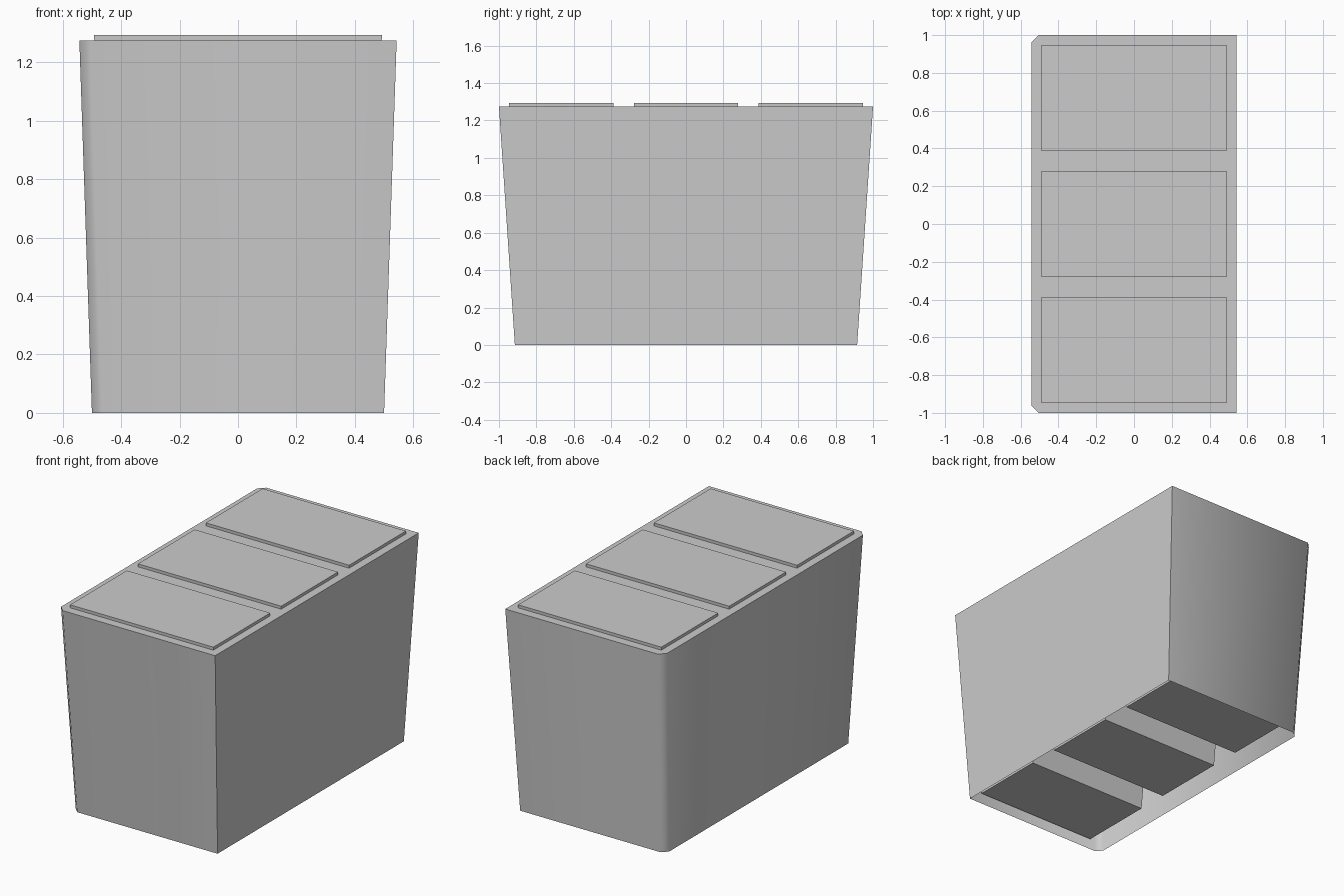
import bpy, bmesh, math

if "Cube" in bpy.data.objects:
    bpy.data.objects.remove(bpy.data.objects["Cube"])


def loft(name, bottom, top, z0, z1, close_bottom):
    """Tapered solid between two matching outlines."""
    bm = bmesh.new()
    lo = [bm.verts.new((x, y, z0)) for x, y in bottom]
    hi = [bm.verts.new((x, y, z1)) for x, y in top]
    n = len(lo)
    for i in range(n):
        j = (i + 1) % n
        bm.faces.new((lo[i], lo[j], hi[j], hi[i]))
    bm.faces.new(hi)
    if close_bottom:
        bm.faces.new(lo[::-1])
    mesh = bpy.data.meshes.new(name)
    bm.to_mesh(mesh)
    bm.free()
    obj = bpy.data.objects.new(name, mesh)
    bpy.context.collection.objects.link(obj)
    return obj


def rect(hx, hy, cy=0.0):
    return [(-hx, cy - hy), (hx, cy - hy), (hx, cy + hy), (-hx, cy + hy)]


def clipped(hx, hy, c):
    """Rectangle with both left corners cut off."""
    return [(-hx + c, -hy), (hx, -hy), (hx, hy),
            (-hx + c, hy), (-hx, hy - c), (-hx, -hy + c)]


# Outer shell: flares upward, open underneath
shell = loft("shell", clipped(0.5, 0.915, 0.035), clipped(0.543, 1.0, 0.037),
             0.0, 1.275, False)
bpy.ops.object.select_all(action='DESELECT')
shell.select_set(True)
bpy.context.view_layer.objects.active = shell
bpy.ops.object.shade_smooth_by_angle(angle=math.radians(60))

# Three tapered compartments that stick out of the top as lids
for i in (-1, 0, 1):
    cy = i * 0.667
    loft(f"compartment_{i + 2}", rect(0.42, 0.236, cy), rect(0.493, 0.279, cy),
         0.06, 1.294, True)
